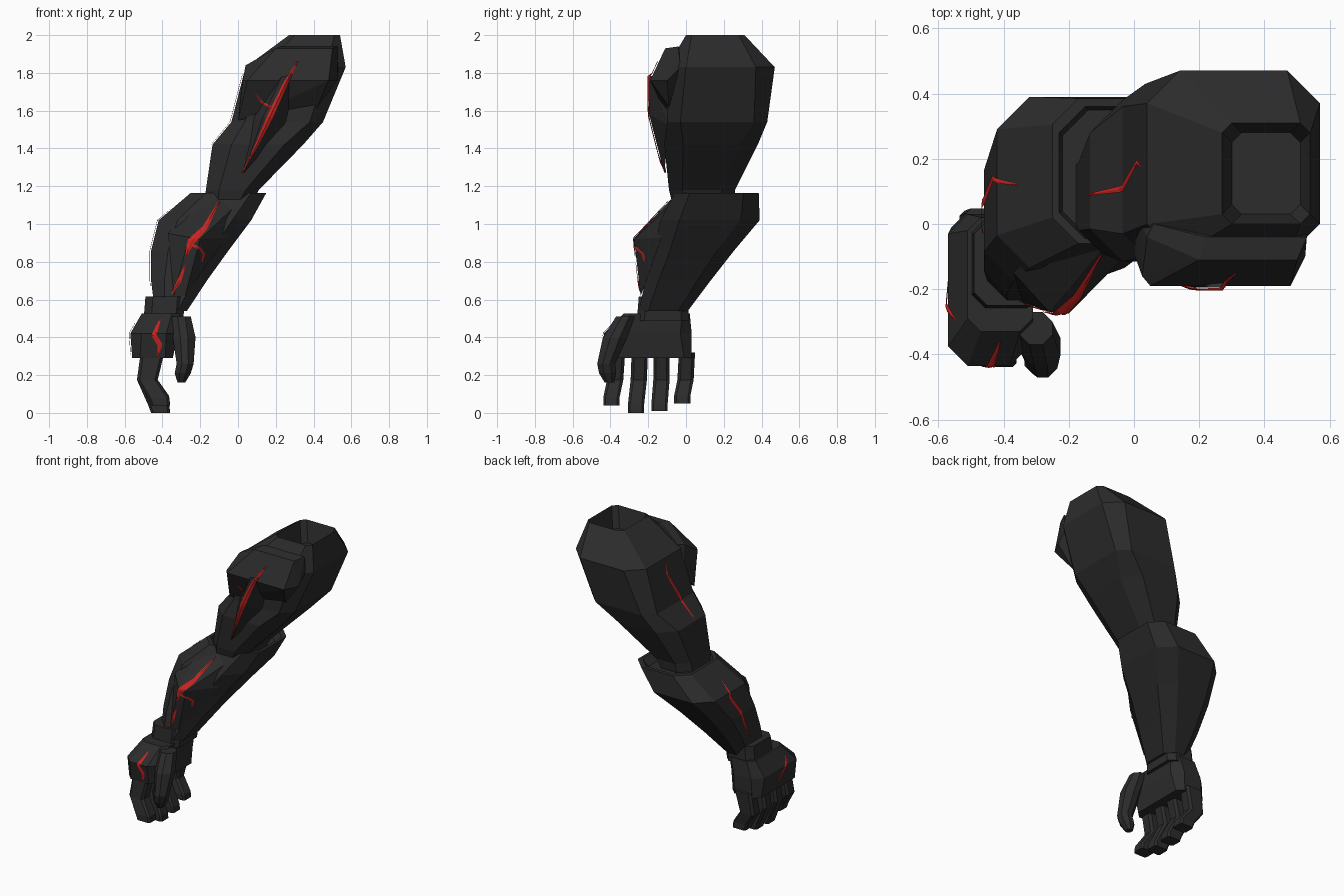
import bpy, bmesh, math
from mathutils import Vector
from mathutils.bvhtree import BVHTree

if "Cube" in bpy.data.objects:
    bpy.data.objects.remove(bpy.data.objects["Cube"])


def material(name, rgb):
    m = bpy.data.materials.new(name)
    m.diffuse_color = (*rgb, 1)
    m.use_nodes = True
    m.node_tree.nodes["Principled BSDF"].inputs["Base Color"].default_value = m.diffuse_color
    return m


DARK = material("charcoal", (0.025, 0.025, 0.025))
RED = material("glowing_red", (0.60, 0.018, 0.015))
body = []


def finish(name, bm, mat=DARK):
    me = bpy.data.meshes.new(name)
    bm.to_mesh(me)
    bm.free()
    ob = bpy.data.objects.new(name, me)
    ob.data.materials.append(mat)
    bpy.context.collection.objects.link(ob)
    if mat is DARK:
        body.append(ob)
    return ob


def loft(name, rings):
    """Chamfered-rectangle rings (z, x0, x1, y0, y1, chamfer), joined in order."""
    bm = bmesh.new()
    loops = []
    for z, x0, x1, y0, y1, c in rings:
        pts = [(x0 + c, y0), (x1 - c, y0), (x1, y0 + c), (x1, y1 - c),
               (x1 - c, y1), (x0 + c, y1), (x0, y1 - c), (x0, y0 + c)]
        loops.append([bm.verts.new((x, y, z)) for x, y in pts])
    for a, b in zip(loops, loops[1:]):
        for i in range(8):
            j = (i + 1) % 8
            bm.faces.new((a[i], a[j], b[j], b[i]))
    bm.faces.new(loops[0])
    bm.faces.new(loops[-1])
    bmesh.ops.recalc_face_normals(bm, faces=bm.faces)
    return finish(name, bm)


def hull(name, pts):
    bm = bmesh.new()
    for p in pts:
        bm.verts.new(p)
    res = bmesh.ops.convex_hull(bm, input=bm.verts)
    junk = [v for v in res["geom_interior"] if isinstance(v, bmesh.types.BMVert)]
    bmesh.ops.delete(bm, geom=junk, context='VERTS')
    bmesh.ops.dissolve_limit(bm, angle_limit=math.radians(2), verts=bm.verts, edges=bm.edges)
    bmesh.ops.recalc_face_normals(bm, faces=bm.faces)
    return finish(name, bm)


# Upper arm, with the open socket at the shoulder
loft("upper_arm", [
    (1.10, -.18, .07, -.07, .25, .07),
    (1.18, -.17, .11, -.09, .26, .07),
    (1.42, -.135, .345, -.115, .38, .10),
    (1.54, -.035, .45, -.10, .43, .07),
    (1.83, .04, .57, -.10, .47, .10),
    (2.0, .27, .54, 0, .31, .03),
    (1.86, .30, .51, .03, .28, .03)])

# Front shoulder plate and the biceps ridge below it
hull("shoulder_plate", [
    (.22, -.04, 1.94), (.53, -.04, 1.94), (.20, -.11, 1.93), (.50, -.11, 1.93),
    (.04, -.04, 1.84), (.025, -.16, 1.76), (.05, -.19, 1.76), (.48, -.19, 1.76),
    (.525, -.10, 1.76), (.00, -.09, 1.55), (.08, -.09, 1.56), (.42, -.09, 1.62),
    (.01, .02, 1.66), (.53, -.03, 1.83), (.06, .0, 1.85)])
hull("biceps_ridge", [
    (.28, -.195, 1.79), (.23, -.195, 1.78), (.13, -.185, 1.56), (.19, -.195, 1.58),
    (.03, -.115, 1.27), (.30, -.10, 1.74), (.08, -.09, 1.56), (.25, -.09, 1.52)])

# Forearm with recessed elbow rim
loft("forearm", [
    (.54, -.44, -.27, -.25, .01, .05),
    (.70, -.46, -.165, -.215, .13, .07),
    (.86, -.46, -.05, -.175, .255, .09),
    (1.02, -.42, .07, -.135, .39, .10),
    (1.165, -.25, .15, -.06, .385, .08),
    (1.165, -.23, .13, -.045, .36, .08),
    (1.12, -.22, .09, -.04, .35, .08)])
hull("forearm_ridge", [
    (-.10, -.08, 1.13), (-.26, -.27, .93), (-.20, -.275, .92), (-.37, -.15, .95),
    (-.06, -.13, .93), (-.34, -.24, .62), (-.28, -.24, .62), (-.26, -.04, 1.11),
    (0, -.07, 1.11), (-.25, -.255, .80)])

# Wrist cuff and hand
loft("wrist_cuff", [
    (.49, -.50, -.29, -.26, .015, .04),
    (.615, -.49, -.28, -.25, .01, .04)])
loft("hand", [
    (.29, -.56, -.345, -.41, .03, .04),
    (.42, -.57, -.32, -.435, .03, .06),
    (.525, -.51, -.31, -.33, .02, .04)])

# Four curled fingers: top y, bottom y, tip height
for name, yt, yb, tip in (("index_finger", -.365, -.395, .04),
                          ("middle_finger", -.245, -.265, 0),
                          ("ring_finger", -.13, -.14, .01),
                          ("little_finger", .005, -.02, .05)):
    h, ym = .043, (yt + yb) / 2 + .005
    loft(name, [
        (tip, -.46, -.36, yb - h, yb + h, .012),
        (tip + .04, -.475, -.365, yb - h, yb + h, .012),
        (.175, -.535, -.425, ym - h, ym + h, .015),
        (.32, -.515, -.39, yt - h, yt + h, .015)])
loft("thumb", [
    (.16, -.32, -.28, -.43, -.38, .012),
    (.21, -.335, -.25, -.46, -.37, .025),
    (.26, -.325, -.235, -.47, -.375, .028),
    (.40, -.345, -.225, -.44, -.31, .04),
    (.51, -.35, -.25, -.37, -.27, .03)])

# Surface trees used to lay the red cracks onto the arm
trees = [BVHTree.FromPolygons([v.co.copy() for v in o.data.vertices],
                              [tuple(p.vertices) for p in o.data.polygons]) for o in body]


def project(u, v, side, lift):
    """Drop a point on the arm from the left (u=y) or the front (u=x)."""
    o = Vector((-2, u, v)) if side else Vector((u, -2, v))
    d = Vector((1, 0, 0)) if side else Vector((0, 1, 0))
    dists = [h[3] for h in (t.ray_cast(o, d) for t in trees) if h[0]]
    return o + d * (min(dists) - lift) if dists else None


def crack(name, path, side=False, ridge=.008):
    """Thin strip along (u, v, half width) points, raised along its middle."""
    bm = bmesh.new()
    d = Vector((1, 0, 0)) if side else Vector((0, 1, 0))
    prev = None
    for k, (a, b) in enumerate(zip(path, path[1:])):
        t = Vector((b[0] - a[0], b[1] - a[1])).normalized()
        n = Vector((-t.y, t.x))
        for s in range(0 if k == 0 else 1, 7):
            u, v, w = (a[i] + (b[i] - a[i]) * s / 6 for i in range(3))
            row = [project(u + n.x * q, v + n.y * q, side, e)
                   for q, e in ((-w, .006), (0, ridge), (w, .006))]
            if None in row:
                prev = None
                continue
            row = [bm.verts.new(p) for p in row]
            if prev:
                for i in (0, 1):
                    f = bm.faces.new((prev[i], prev[i + 1], row[i + 1], row[i]))
                    f.normal_update()
                    if f.normal.dot(d) > 0:
                        f.normal_flip()
            prev = row
    finish(name, bm, RED)


# Cracks on the front
crack("upper_arm_crack", [(.315, 1.86, .003), (.25, 1.74, .012), (.17, 1.57, .016),
                          (.10, 1.42, .008), (.02, 1.27, .002)], ridge=.0095)
crack("upper_arm_branch", [(.09, 1.69, .003), (.125, 1.645, .006), (.18, 1.615, .006)])
crack("forearm_crack", [(-.10, 1.12, .003), (-.175, .98, .014), (-.25, .905, .020),
                        (-.275, .83, .004)], ridge=.0095)
crack("forearm_branch", [(-.25, .89, .008), (-.20, .87, .007), (-.18, .84, .006),
                         (-.19, .80, .003)])
crack("forearm_lower_crack", [(-.275, .79, .003), (-.31, .70, .011), (-.35, .63, .003)])
crack("hand_crack", [(-.41, .50, .003), (-.445, .41, .013), (-.413, .36, .013),
                     (-.425, .30, .003)])

# Cracks on the outer side
crack("outer_upper_crack", [(.17, 1.79, .003), (.19, 1.73, .008), (.11, 1.56, .011),
                            (.09, 1.42, .003)], True)
crack("outer_forearm_crack", [(.12, 1.08, .003), (.14, .99, .010), (.07, .88, .012),
                              (.04, .80, .010), (-.03, .67, .003)], True)
crack("outer_hand_crack", [(-.30, .475, .003), (-.245, .41, .011), (-.21, .37, .011),
                           (-.16, .31, .003)], True)
